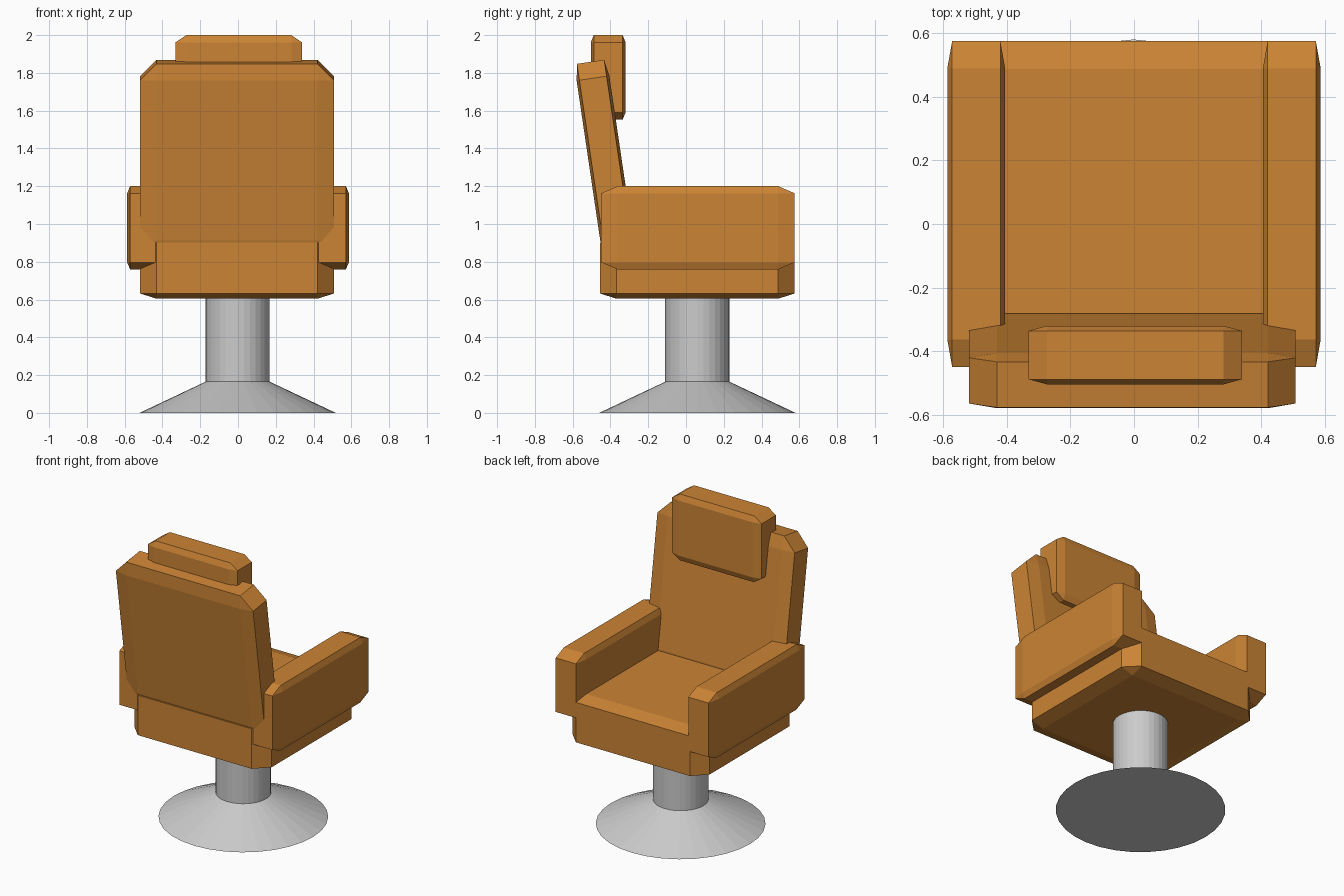
import bpy, bmesh, math
from mathutils import Matrix

if "Cube" in bpy.data.objects:
    bpy.data.objects.remove(bpy.data.objects["Cube"])

orange = bpy.data.materials.new("orange_upholstery")
orange.diffuse_color = (0.60, 0.23, 0.035, 1)
orange.use_nodes = True
orange.node_tree.nodes["Principled BSDF"].inputs["Base Color"].default_value = orange.diffuse_color


def finish(name, bm, material=None):
    bmesh.ops.recalc_face_normals(bm, faces=bm.faces)
    mesh = bpy.data.meshes.new(name)
    bm.to_mesh(mesh)
    bm.free()
    if material:
        mesh.materials.append(material)
    obj = bpy.data.objects.new(name, mesh)
    bpy.context.collection.objects.link(obj)
    return obj


def cushion(name, center, size, tilt=0.0):
    """Chamfered unit cube, stretched to size, so chamfers scale with each axis."""
    bm = bmesh.new()
    bmesh.ops.create_cube(bm, size=1)
    bmesh.ops.bevel(bm, geom=bm.edges[:], offset=0.085, segments=1,
                    affect='EDGES', profile=0.5)
    bmesh.ops.scale(bm, vec=size, verts=bm.verts)
    obj = finish(name, bm, orange)
    obj.location = center
    obj.rotation_euler.x = tilt
    return obj


def lathe(name, profile, center, sides=32):
    """Flat-faced turned shape from (radius, z) pairs, capped at both ends."""
    bm = bmesh.new()
    rings = [[bm.verts.new((r * math.cos(a), r * math.sin(a), z))
              for a in (math.tau * i / sides for i in range(sides))]
             for r, z in profile]
    for low, high in zip(rings, rings[1:]):
        for i in range(sides):
            j = (i + 1) % sides
            bm.faces.new((low[i], low[j], high[j], high[i]))
    bm.faces.new(rings[0])
    bm.faces.new(rings[-1])
    obj = finish(name, bm)
    obj.location = center
    return obj


# Flared foot and column
lathe("pedestal", [(0.52, 0), (0.17, 0.165), (0.17, 0.65)], (-0.002, 0.06, 0))

# Seat block
cushion("seat", (-0.005, 0.06, 0.767), (1.026, 1.03, 0.325))

# Pair of armrests
for side, label in ((-1, "left"), (1, "right")):
    cushion(f"{label}_armrest", (side * 0.496, 0.063, 0.98), (0.182, 1.025, 0.44))

# Reclined backrest
cushion("backrest", (-0.005, -0.43, 1.349), (1.026, 0.175, 1.03), math.radians(8.4))

# Upright headrest
cushion("headrest", (0.004, -0.412, 1.776), (0.67, 0.184, 0.448))
